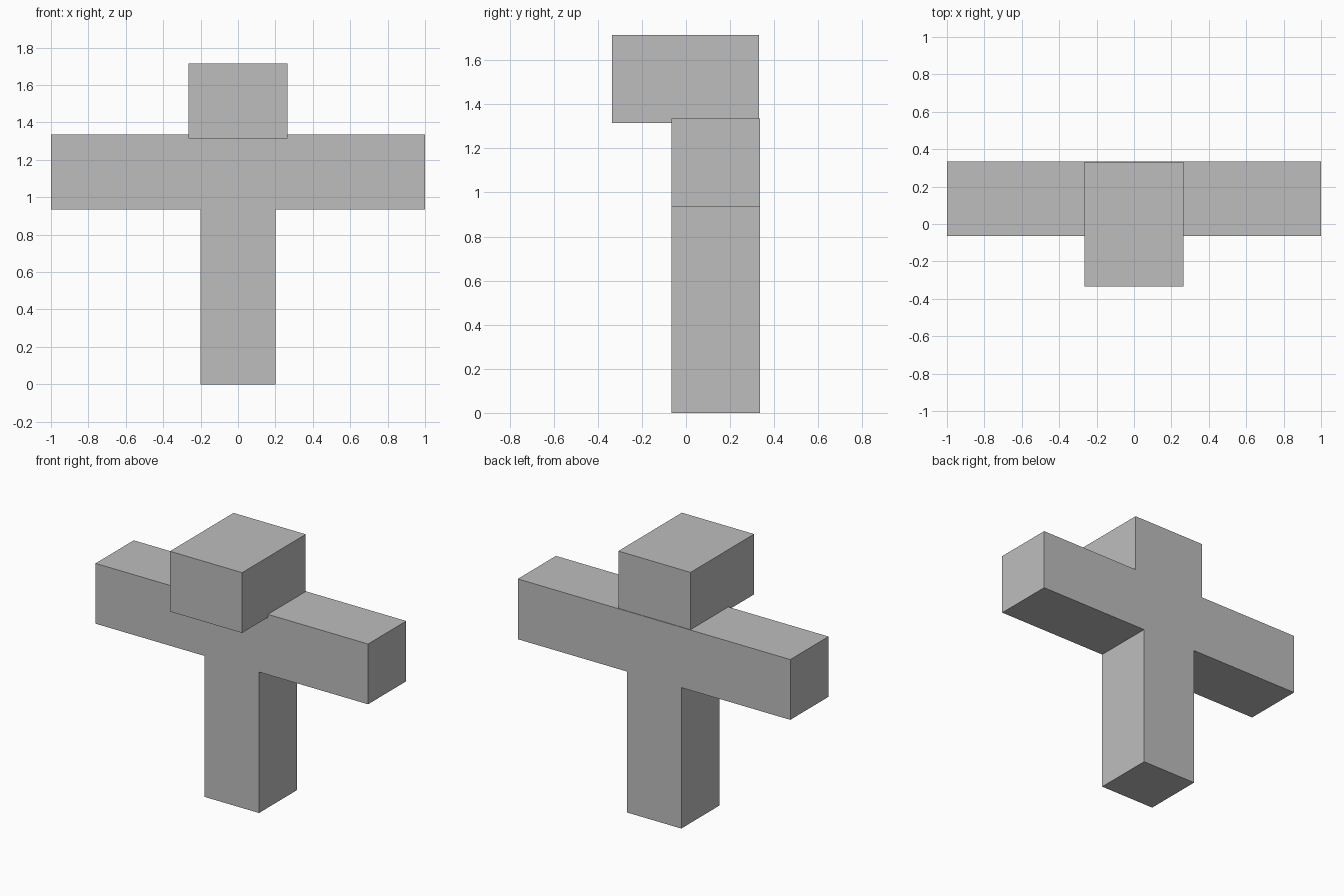
import bpy
import bmesh

cube = bpy.data.objects.get("Cube")
if cube:
    bpy.data.objects.remove(cube, do_unlink=True)

# Single plain grey
grey = bpy.data.materials.new("plain_grey")
grey.use_nodes = True
colour = (0.515, 0.515, 0.515, 1.0)
grey.diffuse_color = colour
grey.node_tree.nodes["Principled BSDF"].inputs["Base Color"].default_value = colour


def extruded_part(name, outline, y_front, y_back):
    """Extrude a front (x, z) outline backwards along y."""
    bm = bmesh.new()
    face = bm.faces.new([bm.verts.new((x, y_front, z)) for x, z in outline])
    result = bmesh.ops.extrude_face_region(bm, geom=[face], use_keep_orig=True)
    moved = [v for v in result["geom"] if isinstance(v, bmesh.types.BMVert)]
    bmesh.ops.translate(bm, verts=moved, vec=(0, y_back - y_front, 0))
    bmesh.ops.recalc_face_normals(bm, faces=bm.faces)
    mesh = bpy.data.meshes.new(name)
    bm.to_mesh(mesh)
    bm.free()
    mesh.materials.append(grey)
    obj = bpy.data.objects.new(name, mesh)
    bpy.context.collection.objects.link(obj)
    return obj


def mirrored(half):
    """Complete a right-hand outline with its mirror image."""
    return half + [(-x, z) for x, z in reversed(half)]


# T-shaped body: post and two arms in one piece
extruded_part("body_with_arms",
              mirrored([(0.2, 0), (0.2, 0.935), (1.0, 0.935), (1.0, 1.335)]),
              -0.065, 0.335)

# Head block, overhanging the front and sunk slightly into the body
extruded_part("head", mirrored([(0.265, 1.315), (0.265, 1.715)]), -0.335, 0.331)
